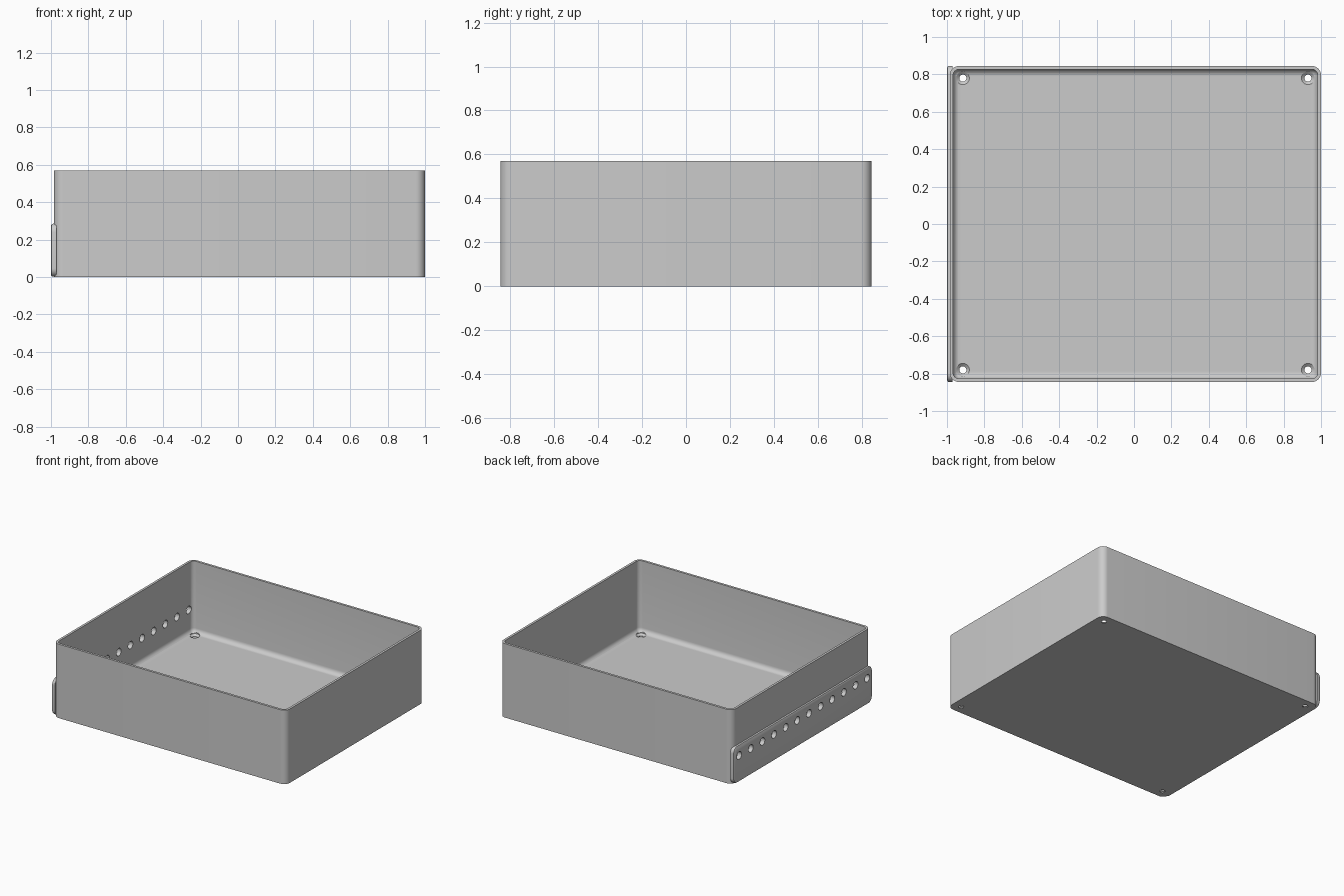
import bpy, bmesh, math
from mathutils import Matrix, Vector

if "Cube" in bpy.data.objects:
    bpy.data.objects.remove(bpy.data.objects["Cube"])

LEFT, RIGHT, HALF_Y, HEIGHT = -0.985, 1.0, 0.845, 0.57
WALL, FLOOR, CORNER, FILLET = 0.018, 0.02, 0.05, 0.036

grey = bpy.data.materials.new("plain grey")
grey.use_nodes = True
colour = (0.6, 0.6, 0.6, 1)
grey.diffuse_color = colour
grey.node_tree.nodes["Principled BSDF"].inputs["Base Color"].default_value = colour


def make_object(name, bm):
    bmesh.ops.recalc_face_normals(bm, faces=bm.faces[:])
    mesh = bpy.data.meshes.new(name)
    bm.to_mesh(mesh)
    bm.free()
    mesh.materials.append(grey)
    obj = bpy.data.objects.new(name, mesh)
    bpy.context.collection.objects.link(obj)
    return obj


def rounded_rect(a0, a1, b0, b1, r, steps=8):
    """Outline of a rectangle with rounded corners, counter-clockwise."""
    points = []
    centres = ((a1 - r, b1 - r), (a0 + r, b1 - r), (a0 + r, b0 + r), (a1 - r, b0 + r))
    for quarter, (ca, cb) in enumerate(centres):
        for i in range(steps + 1):
            t = math.pi / 2 * (quarter + i / steps)
            points.append((ca + r * math.cos(t), cb + r * math.sin(t)))
    return points


def loft(bm, rings):
    """Skin a stack of equal rings and cap both ends."""
    loops = [[bm.verts.new(p) for p in ring] for ring in rings]
    n = len(loops[0])
    for low, high in zip(loops, loops[1:]):
        for i in range(n):
            j = (i + 1) % n
            bm.faces.new((low[i], low[j], high[j], high[i]))
    bm.faces.new(loops[0])
    bm.faces.new(loops[-1])


def cone(bm, centre, axis, r1, r2, depth):
    turn = Vector((0, 0, 1)).rotation_difference(Vector(axis)).to_matrix().to_4x4()
    bmesh.ops.create_cone(bm, cap_ends=True, segments=24, radius1=r1, radius2=r2,
                          depth=depth, matrix=Matrix.Translation(centre) @ turn)


def cut(obj, cutter):
    mod = obj.modifiers.new("holes", "BOOLEAN")
    mod.operation, mod.solver, mod.object = "DIFFERENCE", "EXACT", cutter
    with bpy.context.temp_override(object=obj, active_object=obj):
        bpy.ops.object.modifier_apply(modifier=mod.name)


# Open tray: outer wall, rim, inner wall, floor fillet, floor
profile = [(0, 0), (0, HEIGHT), (WALL, HEIGHT)]
for i in range(7):
    t = math.pi / 2 * i / 6
    profile.append((WALL + FILLET * (1 - math.cos(t)), FLOOR + FILLET * (1 - math.sin(t))))
rings = []
for inset, z in profile:
    outline = rounded_rect(LEFT + inset, RIGHT - inset, -HALF_Y + inset, HALF_Y - inset,
                           max(CORNER - inset, 0.012))
    rings.append([(x, y, z) for x, y in outline])
bm = bmesh.new()
loft(bm, rings)
tray = make_object("tray", bm)

# Side strip with rounded corners and a softened outer edge
rings = []
for x, inset in ((-0.971, 0), (-0.99, 0), (-0.996, 0.003), (-1.0, 0.01)):
    outline = rounded_rect(-HALF_Y + inset, HALF_Y - inset, 0.002 + inset, 0.285 - inset,
                           0.045 - inset)
    rings.append([(x, y, z) for y, z in outline])
bm = bmesh.new()
loft(bm, rings)
strip = make_object("side_strip", bm)

# Row of holes through the strip and the wall behind it
bm = bmesh.new()
for i in range(12):
    cone(bm, (-0.98, -0.78 + i * 1.56 / 11, 0.205), (1, 0, 0), 0.029, 0.029, 0.12)
row_cutter = make_object("row_hole_cutter", bm)

# Countersunk screw holes in the floor corners
bm = bmesh.new()
for x in (-0.915, 0.93):
    for y in (-0.78, 0.78):
        rings = []
        for r, z in ((0.019, -0.05), (0.019, 0.006), (0.035, FLOOR), (0.035, 0.06)):
            rings.append([(x + r * math.cos(k * math.pi / 12), y + r * math.sin(k * math.pi / 12), z)
                          for k in range(24)])
        loft(bm, rings)
screw_cutter = make_object("screw_hole_cutter", bm)

cut(tray, row_cutter)
cut(tray, screw_cutter)
cut(strip, row_cutter)
for helper in (row_cutter, screw_cutter):
    bpy.data.objects.remove(helper)

# Smooth rounded areas, keep hard edges
for obj in (tray, strip):
    bpy.ops.object.select_all(action="DESELECT")
    obj.select_set(True)
    bpy.context.view_layer.objects.active = obj
    bpy.ops.object.shade_smooth_by_angle(angle=math.radians(32))
